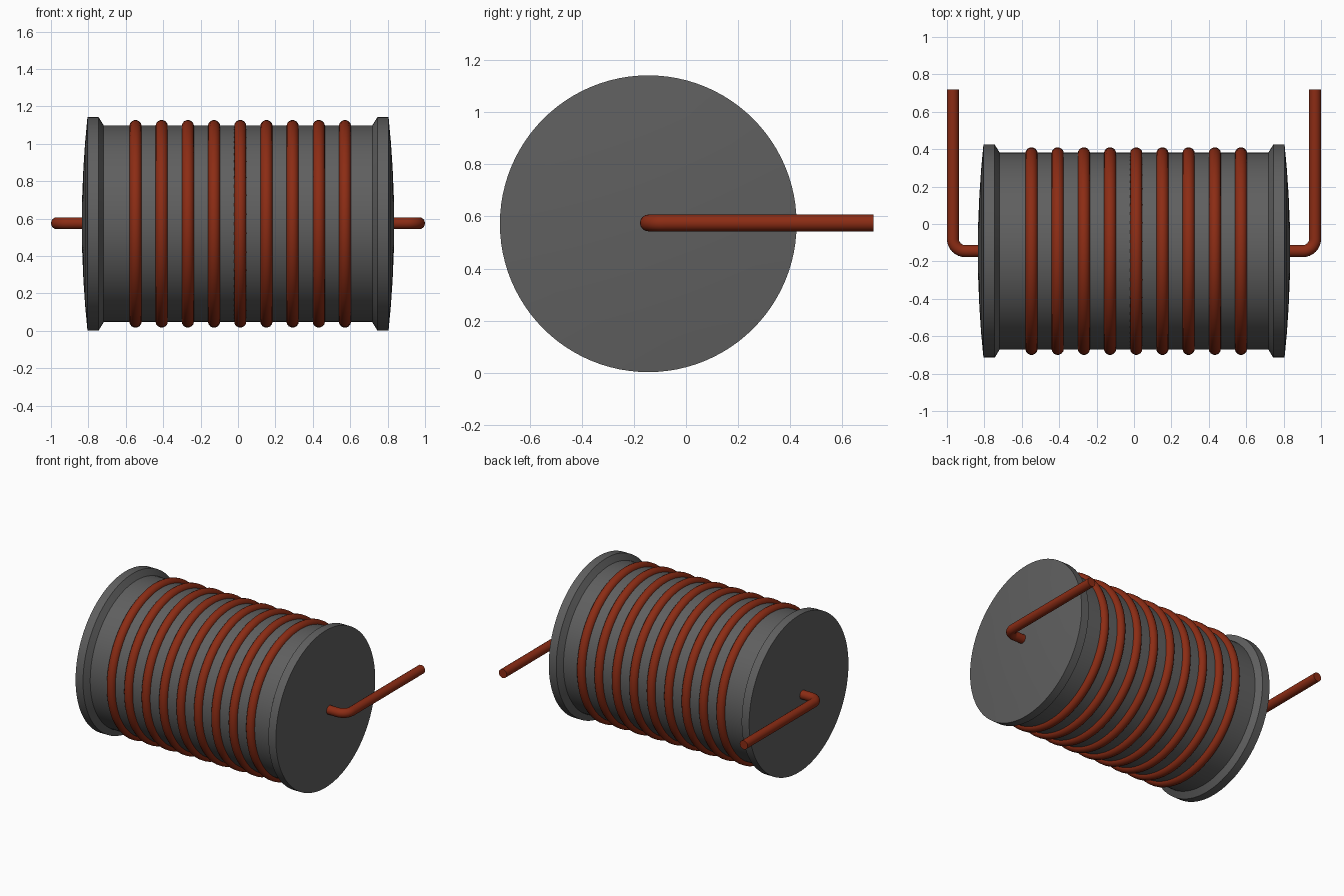
import bpy, bmesh, math
from mathutils import Vector, Matrix

cube = bpy.data.objects.get("Cube")
if cube:
    bpy.data.objects.remove(cube, do_unlink=True)

AXIS_Y, AXIS_Z = -0.145, 0.572   # centre line of the coil, running along x


def material(name, rgb):
    m = bpy.data.materials.new(name)
    m.use_nodes = True
    m.diffuse_color = (*rgb, 1)
    bsdf = next(n for n in m.node_tree.nodes if n.type == 'BSDF_PRINCIPLED')
    bsdf.inputs["Base Color"].default_value = (*rgb, 1)
    return m


GREY = material("dark grey core", (0.115, 0.115, 0.115))
COPPER = material("copper red wire", (0.26, 0.025, 0.007))


def finish(name, bm, mat, angle=35):
    bmesh.ops.recalc_face_normals(bm, faces=bm.faces)
    me = bpy.data.meshes.new(name)
    bm.to_mesh(me)
    bm.free()
    me.materials.append(mat)
    ob = bpy.data.objects.new(name, me)
    bpy.context.collection.objects.link(ob)
    bpy.ops.object.select_all(action='DESELECT')
    ob.select_set(True)
    bpy.context.view_layer.objects.active = ob
    bpy.ops.object.shade_smooth_by_angle(angle=math.radians(angle))
    return ob


def lathe(name, profile, mat, steps, closed=False, angle=35):
    """Spin (x, radius) points about the coil axis."""
    bm = bmesh.new()
    vs = [bm.verts.new((x, AXIS_Y, AXIS_Z + r)) for x, r in profile]
    pairs = list(zip(vs, vs[1:])) + ([(vs[-1], vs[0])] if closed else [])
    edges = [bm.edges.new(p) for p in pairs]
    bmesh.ops.spin(bm, geom=vs + edges, cent=(0, AXIS_Y, AXIS_Z), axis=(1, 0, 0),
                   angle=math.tau, steps=steps)
    bmesh.ops.remove_doubles(bm, verts=bm.verts, dist=1e-4)
    return finish(name, bm, mat, angle)


def tube(name, path, radius, mat, sides=16):
    """Sweep a circle along a path lying in a horizontal plane."""
    bm = bmesh.new()
    rings = []
    for i, p in enumerate(path):
        t = (path[min(i + 1, len(path) - 1)] - path[max(i - 1, 0)]).normalized()
        side = Vector((-t.y, t.x, 0))
        rings.append([bm.verts.new(p + radius * (math.cos(a) * side + Vector((0, 0, math.sin(a)))))
                      for a in (math.tau * k / sides for k in range(sides))])
    for a, b in zip(rings, rings[1:]):
        for k in range(sides):
            n = (k + 1) % sides
            bm.faces.new((a[k], a[n], b[n], b[k]))
    bm.faces.new(rings[0])
    bm.faces.new(rings[-1])
    return finish(name, bm, mat)


# Spool: shallow domed ends, flanges with a chamfered inner edge, straight barrel
half = [(0.805 + 0.03 * (1 - (r / 0.57) ** 2), r) for r in (0, 0.15, 0.3, 0.44, 0.57)]
half += [(0.745, 0.57), (0.718, 0.526)]
lathe("spool", half + [(-x, r) for x, r in reversed(half)], GREY, 96, angle=25)

# Nine windings around the barrel
WIRE = 0.033
section = [(WIRE * math.cos(math.tau * k / 14), 0.522 + WIRE * math.sin(math.tau * k / 14))
           for k in range(14)]
for i in range(9):
    x = 0.012 + (i - 4) * 0.14
    lathe(f"winding_{i + 1}", [(x + px, r) for px, r in section], COPPER, 64, closed=True, angle=60)

# Bent leads leaving both ends and turning to the back
BEND, LEAD_X = 0.065, 0.968
for label, s in (("left", 1), ("right", -1)):
    pts = [(0.80, AXIS_Y)]
    for k in range(9):
        a = math.pi / 2 * k / 8
        pts.append((LEAD_X - BEND + BEND * math.sin(a), AXIS_Y + BEND - BEND * math.cos(a)))
    pts.append((LEAD_X, 0.72))
    tube(f"{label}_lead", [Vector((s * x, y, AXIS_Z + 0.003)) for x, y in pts], 0.032, COPPER)
